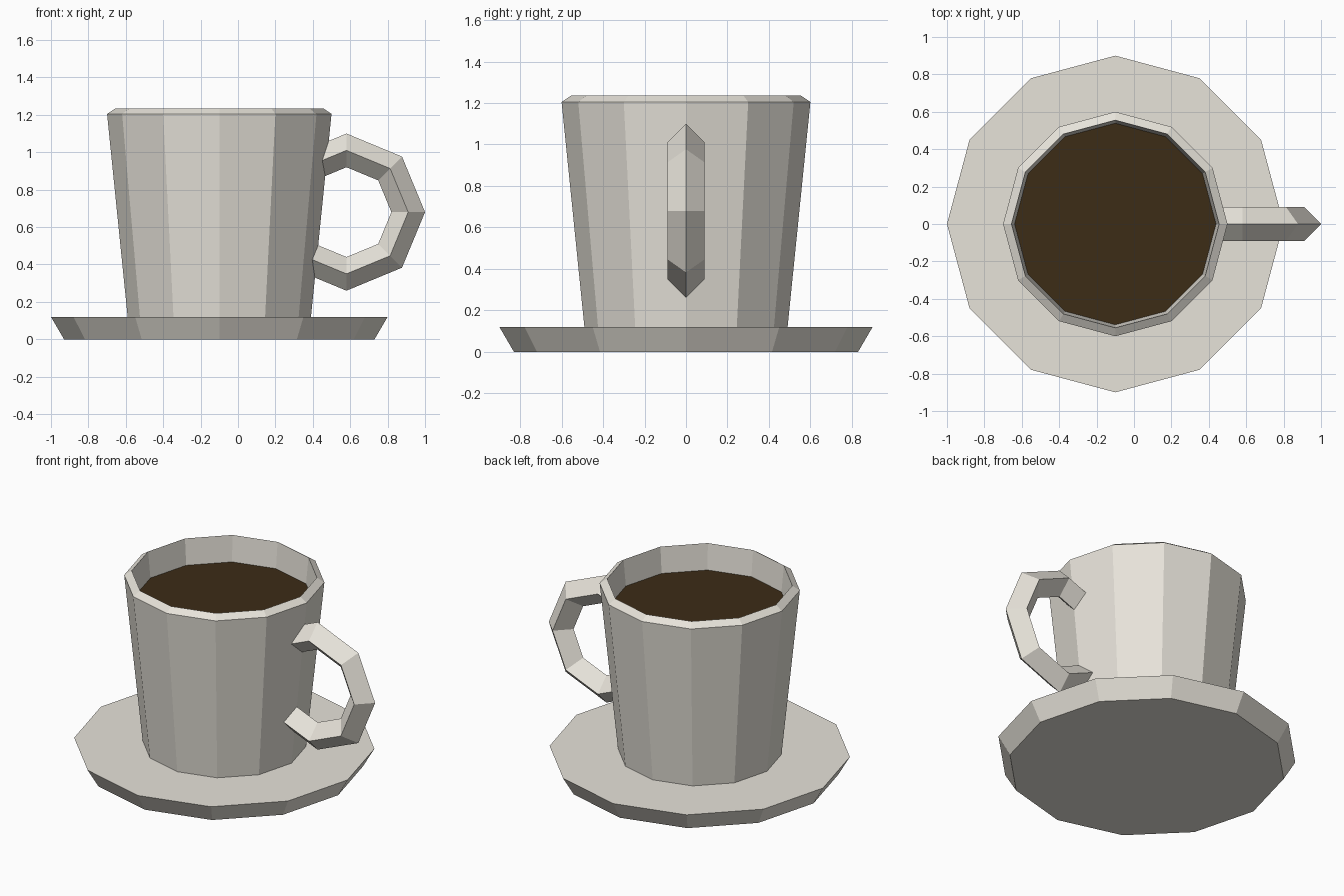
import bpy
import bmesh
from math import cos, sin, pi, radians

if "Cube" in bpy.data.objects:
    bpy.data.objects.remove(bpy.data.objects["Cube"], do_unlink=True)

CUP_X = -0.1
SIDES = 12


def make_material(name, rgb):
    mat = bpy.data.materials.new(name)
    mat.use_nodes = True
    color = (*rgb, 1.0)
    mat.diffuse_color = color
    mat.node_tree.nodes["Principled BSDF"].inputs["Base Color"].default_value = color
    return mat


def finish(name, bm, mat, x=0.0, z=0.0):
    bmesh.ops.recalc_face_normals(bm, faces=bm.faces)
    mesh = bpy.data.meshes.new(name)
    bm.to_mesh(mesh)
    bm.free()
    mesh.materials.append(mat)
    obj = bpy.data.objects.new(name, mesh)
    obj.location = (x, 0, z)
    bpy.context.collection.objects.link(obj)
    return obj


def skin(bm, rings):
    """Join consecutive closed rings with quads and cap both ends."""
    for a, b in zip(rings, rings[1:]):
        n = len(a)
        for i in range(n):
            j = (i + 1) % n
            bm.faces.new((a[i], a[j], b[j], b[i]))
    bm.faces.new(rings[0])
    bm.faces.new(rings[-1])


def lathe(name, profile, mat):
    """Revolve (radius, height) pairs from the underside to the last cap."""
    bm = bmesh.new()
    angles = [2 * pi * i / SIDES for i in range(SIDES)]
    rings = [[bm.verts.new((r * cos(a), r * sin(a), z)) for a in angles]
             for r, z in profile]
    skin(bm, rings)
    return finish(name, bm, mat, x=CUP_X)


ceramic = make_material("warm white ceramic", (0.8, 0.77, 0.7))
coffee = make_material("dark coffee", (0.045, 0.025, 0.008))

# Saucer: shallow flared disc
lathe("saucer", [(0.83, 0), (0.9, 0.12)], ceramic)

# Cup: tapered wall, bevelled rim, hollow inside
lathe("cup", [(0.49, 0.12), (0.6, 1.205), (0.555, 1.235), (0.455, 0.2)], ceramic)

# Drink surface: thin disc just below the rim
lathe("coffee_surface", [(0.538, 1.057), (0.54, 1.065)], coffee)

# Handle: diamond section swept along an open octagonal arc
MAJOR, MINOR = 0.33, 0.09
bm = bmesh.new()
rings = []
for step in range(-3, 4):
    a = radians(45 * step)
    ring = []
    for k in range(4):
        r = MAJOR + MINOR * cos(k * pi / 2)
        ring.append(bm.verts.new((r * cos(a), MINOR * sin(k * pi / 2), r * sin(a))))
    rings.append(ring)
skin(bm, rings)
finish("handle", bm, ceramic, x=0.58, z=0.68)
